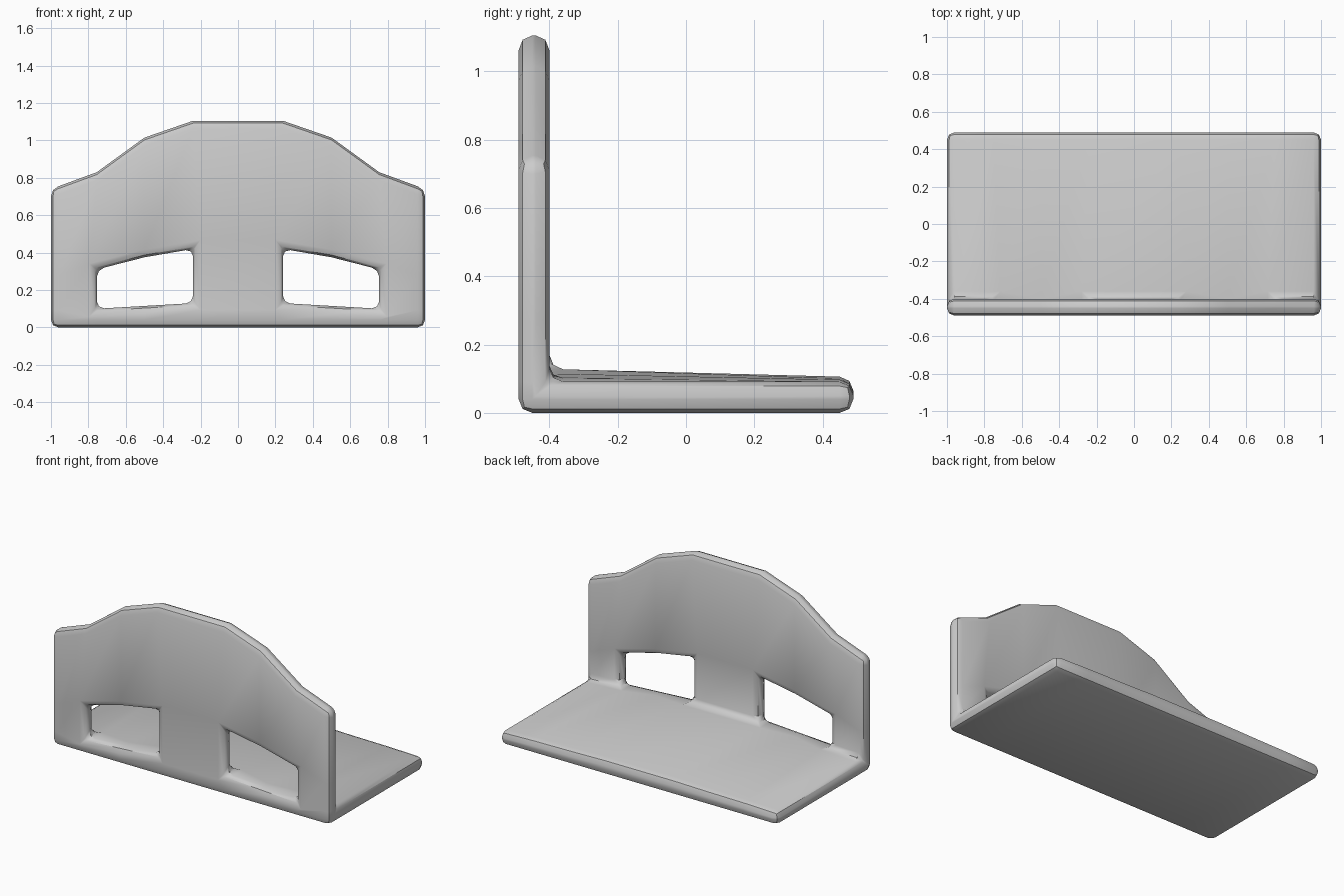
import bpy, bmesh, math

if "Cube" in bpy.data.objects:
    bpy.data.objects.remove(bpy.data.objects["Cube"])

FRONT, INNER, REAR = -0.49, -0.40, 0.49

# Half-width stations: x, base top at panel, base top at rear, window top, panel top
half = [(0.24, 0.13, 0.105, 0.42, 1.105),
        (0.50, 0.115, 0.10, 0.375, 1.015),
        (0.755, 0.10, 0.097, 0.31, 0.83),
        (1.00, 0.09, 0.09, 0.27, 0.74)]
stations = [(-s[0],) + s[1:] for s in reversed(half)] + half
window_spans = {1, 2, 4, 5}

bm = bmesh.new()

# L-shaped cross-section at every station
cols = []
for x, b, rear, h, t in stations:
    section = [(FRONT, 0), (FRONT, b), (FRONT, h), (FRONT, t), (INNER, t),
               (INNER, h), (INNER, b), (REAR, rear), (REAR, 0)]
    cols.append([bm.verts.new((x, y, z)) for y, z in section])


def span(i, a, b):
    bm.faces.new((cols[i][a], cols[i][b], cols[i + 1][b], cols[i + 1][a]))


def cap(i, ids):
    bm.faces.new([cols[i][k] for k in ids])


# Skin between stations, leaving the two windows open
for i in range(len(cols) - 1):
    for a in range(9):
        if not (i in window_spans and a in (1, 5)):
            span(i, a, (a + 1) % 9)
    if i in window_spans:
        span(i, 1, 6)
        span(i, 2, 5)

# Window sides
for i in (1, 3, 4, 6):
    cap(i, (1, 2, 5, 6))

# End caps
for i in (0, len(cols) - 1):
    cap(i, (0, 1, 6, 7, 8))
    cap(i, (1, 2, 5, 6))
    cap(i, (2, 3, 4, 5))

bmesh.ops.recalc_face_normals(bm, faces=bm.faces[:])
mesh = bpy.data.meshes.new("angle_bracket")
bm.to_mesh(mesh)
bm.free()
bracket = bpy.data.objects.new("angle_bracket", mesh)
bpy.context.collection.objects.link(bracket)

# Rounded rims and inner fillet
bevel = bracket.modifiers.new("rounded_edges", 'BEVEL')
bevel.width = 0.04
bevel.segments = 2
bevel.limit_method = 'ANGLE'
bevel.angle_limit = math.radians(35)
bevel.use_clamp_overlap = False

bpy.context.view_layer.objects.active = bracket
bracket.select_set(True)
bpy.ops.object.modifier_apply(modifier=bevel.name)
bpy.ops.object.shade_smooth_by_angle(angle=math.radians(40))
